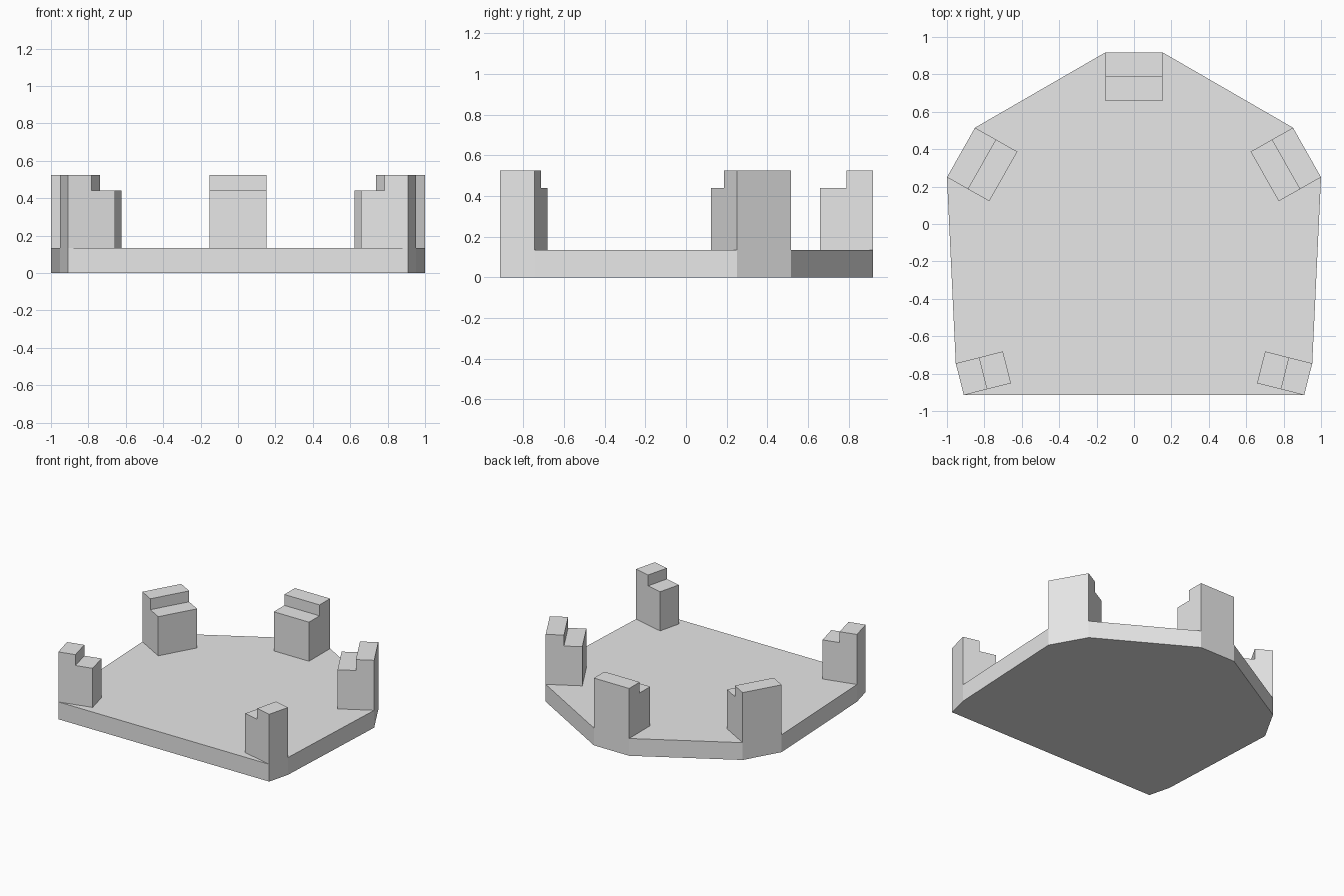
import bpy
import bmesh
from mathutils import Vector

cube = bpy.data.objects.get("Cube")
if cube:
    bpy.data.objects.remove(cube, do_unlink=True)

PLATE_TOP = 0.135
STEP_TOP = 0.44
POST_TOP = 0.525
DEPTH = 0.26

grey = bpy.data.materials.new("plain grey")
grey.use_nodes = True
GREY = (0.8, 0.8, 0.8, 1.0)
grey.diffuse_color = GREY
grey.node_tree.nodes["Principled BSDF"].inputs["Base Color"].default_value = GREY


def prism(name, ring, offset):
    """Extrude a closed ring of points along an offset into a solid."""
    bm = bmesh.new()
    face = bm.faces.new([bm.verts.new(p) for p in ring])
    result = bmesh.ops.extrude_face_region(bm, geom=[face], use_keep_orig=True)
    moved = [g for g in result["geom"] if isinstance(g, bmesh.types.BMVert)]
    bmesh.ops.translate(bm, verts=moved, vec=offset)
    bmesh.ops.recalc_face_normals(bm, faces=bm.faces)
    mesh = bpy.data.meshes.new(name)
    bm.to_mesh(mesh)
    bm.free()
    mesh.materials.append(grey)
    obj = bpy.data.objects.new(name, mesh)
    bpy.context.collection.objects.link(obj)
    return obj


def post(name, a, b):
    """Stepped post standing on the outline edge a-b, reaching inward."""
    a, b = Vector((*a, 0)), Vector((*b, 0))
    along = b - a
    inward = Vector((-along.y, along.x, 0)).normalized()
    profile = [(0, PLATE_TOP), (0, POST_TOP), (DEPTH / 2, POST_TOP),
               (DEPTH / 2, STEP_TOP), (DEPTH, STEP_TOP), (DEPTH, PLATE_TOP)]
    ring = [a + inward * d + Vector((0, 0, z)) for d, z in profile]
    prism(name, ring, along)


# Base plate: half outline from front to back, mirrored to the other side
half = [(0.91, -0.915), (0.953, -0.745), (1.0, 0.25), (0.85, 0.515), (0.152, 0.918)]
mirrored = [(-x, y) for x, y in reversed(half)]
prism("base_plate", [(x, y, 0) for x, y in half + mirrored], (0, 0, PLATE_TOP))

# Corner posts on the short outline edges
post("front_left_post", half[0], half[1])
post("side_left_post", half[2], half[3])
post("back_post", half[4], mirrored[0])
post("side_right_post", mirrored[1], mirrored[2])
post("front_right_post", mirrored[3], mirrored[4])
